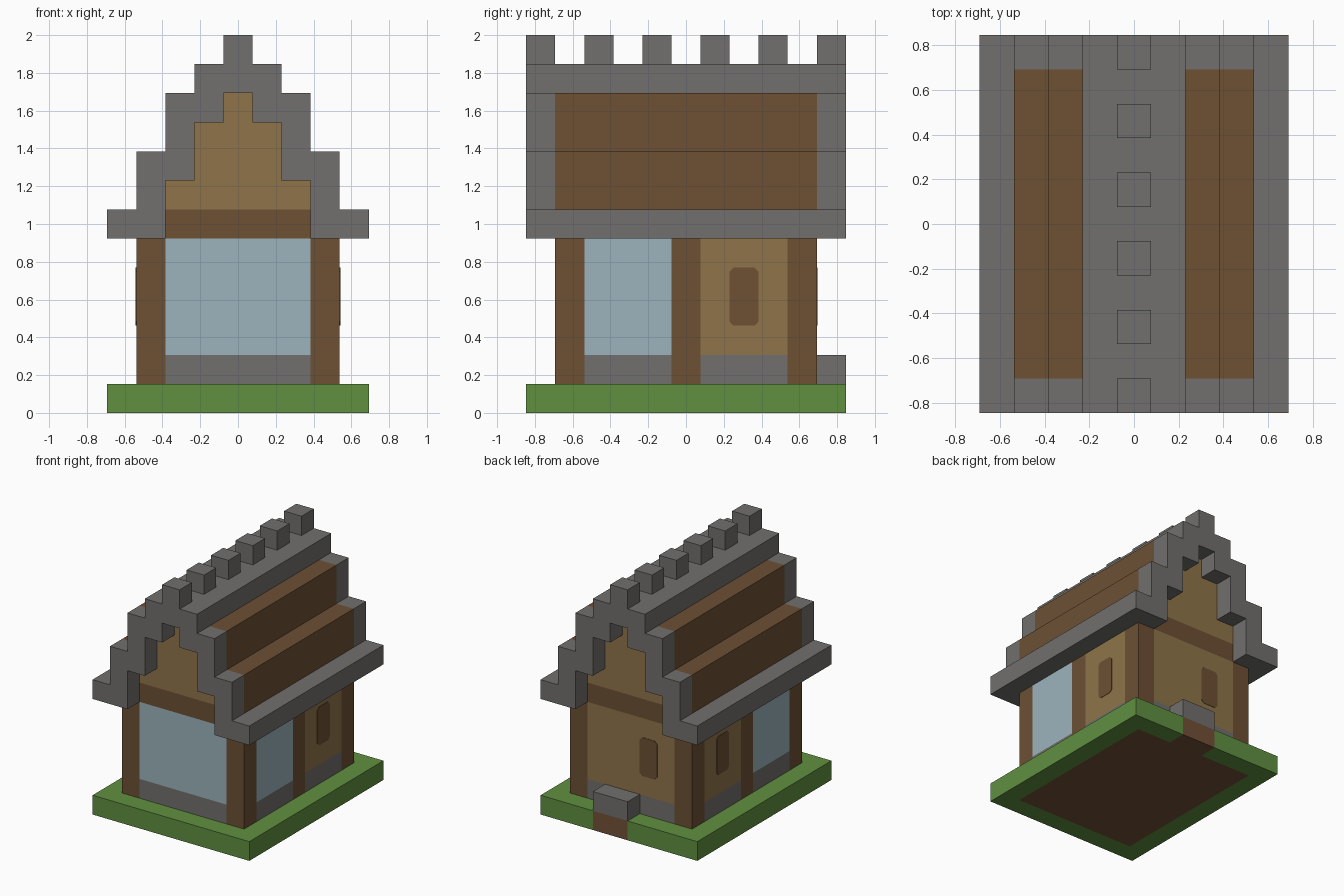
import bpy
import bmesh

if "Cube" in bpy.data.objects:
    bpy.data.objects.remove(bpy.data.objects["Cube"])

U = 2 / 13  # one building block


def material(name, rgb):
    linear = [((c / 255 + 0.055) / 1.055) ** 2.4 for c in rgb] + [1]
    m = bpy.data.materials.new(name)
    m.use_nodes = True
    m.diffuse_color = linear
    m.node_tree.nodes["Principled BSDF"].inputs["Base Color"].default_value = linear
    return m


STONE = material("grey stone", (113, 112, 110))
WOOD = material("brown wood", (109, 80, 52))
PLASTER = material("tan plaster", (143, 116, 73))
GLASS = material("pale blue glass", (156, 180, 188))
GRASS = material("green grass", (96, 144, 64))
SOIL = material("brown soil", (115, 80, 54))


def finish(name, bm, mat):
    bmesh.ops.recalc_face_normals(bm, faces=bm.faces)
    mesh = bpy.data.meshes.new(name)
    bm.to_mesh(mesh)
    bm.free()
    mesh.materials.append(mat)
    obj = bpy.data.objects.new(name, mesh)
    bpy.context.collection.objects.link(obj)
    return obj


def box(name, mat, x, y, z):
    """Box from (low, high) ranges in block units."""
    bm = bmesh.new()
    bmesh.ops.create_cube(bm, size=1)
    for v in bm.verts:
        v.co = [U * (r[0] if c < 0 else r[1]) for c, r in zip(v.co, (x, y, z))]
    return finish(name, bm, mat)


def prism(name, mat, points, axis, low, high):
    """Extrude an outline (across, up) along x or y, in block units."""
    bm = bmesh.new()

    def place(a, z, d):
        return (U * d, U * a, U * z) if axis == "x" else (U * a, U * d, U * z)
    face = bm.faces.new([bm.verts.new(place(a, z, low)) for a, z in points])
    ext = bmesh.ops.extrude_face_region(bm, geom=[face])
    step = place(0, 0, high - low)
    bmesh.ops.translate(bm, vec=step, verts=[g for g in ext["geom"] if isinstance(g, bmesh.types.BMVert)])
    return finish(name, bm, mat)


def mirror(low, high, s):
    return (low, high) if s > 0 else (-high, -low)


def window(name, axis, centre, low, high):
    """Thin slit plate with clipped corners."""
    w, c = 0.5, 0.14
    half = [(w - c, 3), (w, 3 + c), (w, 5 - c), (w - c, 5)]
    outline = half + [(-a, z) for a, z in reversed(half)]
    prism(name, WOOD, [(centre + a, z) for a, z in outline], axis, low, high)


SIDES = ((1, "left"), (-1, "right"))
ENDS = ((-1, "front"), (1, "back"))

# Ground: grass border around soil, with a soil path at the back
box("soil", SOIL, (-3.5, 3.5), (-4.5, 4.5), (0, 1))
box("soil_path", SOIL, (-0.5, 1.5), (4.5, 5.5), (0, 1))
box("grass_front", GRASS, (-3.5, 3.5), (-5.5, -4.5), (0, 1))
box("grass_back_left", GRASS, (1.5, 3.5), (4.5, 5.5), (0, 1))
box("grass_back_right", GRASS, (-3.5, -0.5), (4.5, 5.5), (0, 1))
box("back_step", STONE, (-0.5, 1.5), (4.5, 5.5), (1, 2))

# Side walls, posts, eaves and roof slopes
for s, side in SIDES:
    wall = mirror(2.5, 3.5, s)
    box(f"grass_{side}", GRASS, mirror(3.5, 4.5, s), (-5.5, 5.5), (0, 1))
    for y, place in ((-4, "front"), (0, "middle"), (4, "back")):
        box(f"{place}_{side}_post", WOOD, wall, (y - 0.5, y + 0.5), (1, 6))
    for y, place in ((-2, "front"), (2, "back")):
        box(f"{place}_{side}_footing", STONE, wall, (y - 1.5, y + 1.5), (1, 2))
    box(f"{side}_glass", GLASS, wall, (-3.5, -0.5), (2, 6))
    box(f"{side}_wall", PLASTER, wall, (0.5, 3.5), (2, 6))
    window(f"{side}_window", "x", 2, *mirror(3.49, 3.52, s))
    box(f"{side}_eave", STONE, mirror(3.5, 4.5, s), (-4.5, 4.5), (6, 7))
    box(f"{side}_lower_roof", WOOD, wall, (-4.5, 4.5), (6, 9))
    box(f"{side}_upper_roof", WOOD, mirror(1.5, 2.5, s), (-4.5, 4.5), (8, 11))

# Stepped outline of the stone gable trim
half = [(0.5, 13), (0.5, 12), (1.5, 12), (1.5, 11), (2.5, 11), (2.5, 9), (3.5, 9),
        (3.5, 7), (4.5, 7), (4.5, 6), (2.5, 6), (2.5, 8), (1.5, 8), (1.5, 10),
        (0.5, 10), (0.5, 11)]
trim = half + [(-a, z) for a, z in reversed(half)]

# End walls, beams, gables and trims
for s, end in ENDS:
    wall = mirror(3.5, 4.5, s)
    box(f"{end}_footing", STONE, (-2.5, 2.5), wall, (1, 2))
    box(f"{end}_panel", GLASS if s < 0 else PLASTER, (-2.5, 2.5), wall, (2, 6))
    box(f"{end}_beam", WOOD, (-2.5, 2.5), wall, (6, 7))
    for w, low, high in ((2.5, 7, 8), (1.5, 8, 10), (0.5, 10, 11)):
        box(f"{end}_gable", PLASTER, (-w, w), wall, (low, high))
    prism(f"{end}_gable_trim", STONE, trim, "y", *mirror(4.5, 5.5, s))
window("back_window", "y", -1, 4.49, 4.52)

# Ridge with its row of upright blocks
ridge = [(1.5, 12), (1.5, 10), (0.5, 10), (0.5, 11)]
prism("ridge", STONE, ridge + [(-a, z) for a, z in reversed(ridge)], "y", -4.5, 4.5)
for y in (-3, -1, 1, 3):
    box("ridge_block", STONE, (-0.5, 0.5), (y - 0.5, y + 0.5), (12, 13))
